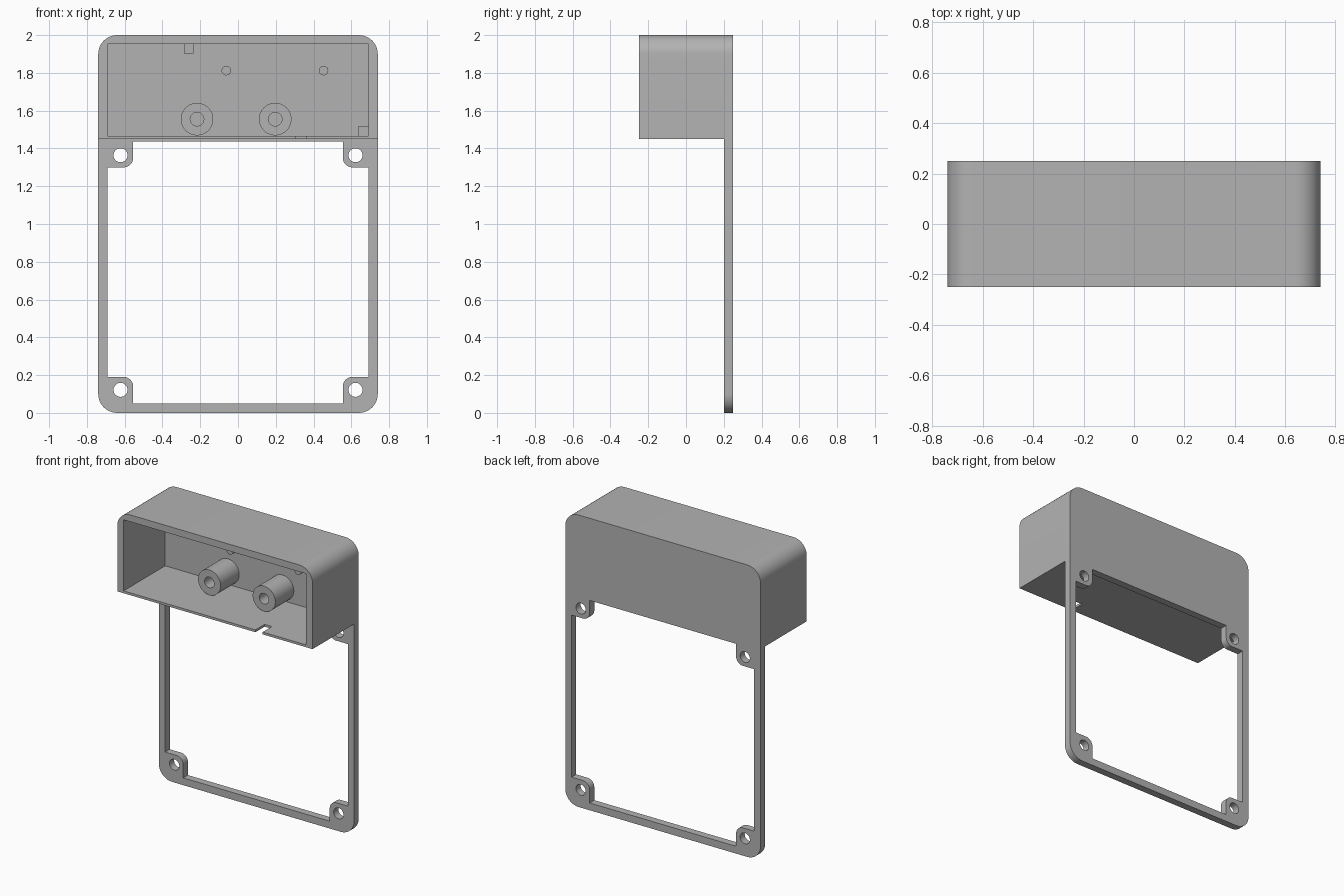
import bpy, bmesh, math
from mathutils import Vector

cube = bpy.data.objects.get("Cube")
if cube:
    bpy.data.objects.remove(cube, do_unlink=True)

grey = bpy.data.materials.new("plain grey")
grey.use_nodes = True
colour = (0.45, 0.45, 0.45, 1)
grey.diffuse_color = colour
grey.node_tree.nodes["Principled BSDF"].inputs["Base Color"].default_value = colour

HALF_W, IN_W, TOP = 0.74, 0.692, 2.0
FRONT, PLATE, BACK = -0.25, 0.2, 0.25
FLOOR = 1.45
CORNER = 0.1


def rounded(corners, steps=10):
    """Outline in x, z from (x, z, radius) corners; works for inner corners too."""
    loop = []
    for i, (x, z, r) in enumerate(corners):
        p = Vector((x, z))
        if r == 0:
            loop.append(p)
            continue
        a = (Vector(corners[i - 1][:2]) - p).normalized()
        b = (Vector(corners[(i + 1) % len(corners)][:2]) - p).normalized()
        for k in range(steps + 1):
            t = k / steps * math.pi / 2
            loop.append(p + r * (a * (1 - math.sin(t)) + b * (1 - math.cos(t))))
    return loop


def rect(x0, x1, z0, z1, low=0, high=0):
    return rounded([(x0, z0, low), (x1, z0, low), (x1, z1, high), (x0, z1, high)])


def circle(x, z, r, n=40):
    return [Vector((x + r * math.cos(math.tau * k / n), z + r * math.sin(math.tau * k / n)))
            for k in range(n)]


def slab(name, loops, y0, y1):
    """Fill the outline (further loops are holes) and extrude it from y0 to y1."""
    bm = bmesh.new()
    edges = []
    for loop in loops:
        vs = [bm.verts.new((p.x, y0, p.y)) for p in loop]
        edges += [bm.edges.new((vs[i - 1], vs[i])) for i in range(len(vs))]
    bmesh.ops.triangle_fill(bm, use_beauty=True, edges=edges, normal=(0, -1, 0))
    ext = bmesh.ops.extrude_face_region(bm, geom=bm.faces[:], use_keep_orig=True)
    moved = [v for v in ext["geom"] if isinstance(v, bmesh.types.BMVert)]
    bmesh.ops.translate(bm, verts=moved, vec=(0, y1 - y0, 0))
    bmesh.ops.recalc_face_normals(bm, faces=bm.faces[:])
    me = bpy.data.meshes.new(name)
    bm.to_mesh(me)
    bm.free()
    me.materials.append(grey)
    ob = bpy.data.objects.new(name, me)
    bpy.context.collection.objects.link(ob)
    return ob


def activate(ob):
    bpy.ops.object.select_all(action="DESELECT")
    ob.select_set(True)
    bpy.context.view_layer.objects.active = ob


# Back plate: rounded frame with a tab and screw hole in each window corner
LOW, HIGH, TAB_X, TAB_LOW, TAB_HIGH, R = 0.05, 1.437, 0.555, 0.19, 1.3, 0.05
right_half = [(TAB_X, LOW, 0), (TAB_X, TAB_LOW, R), (IN_W, TAB_LOW, 0),
              (IN_W, TAB_HIGH, 0), (TAB_X, TAB_HIGH, R), (TAB_X, HIGH, 0)]
window = rounded(right_half + [(-x, z, r) for x, z, r in reversed(right_half)])
screws = [circle(s * 0.622, z, 0.037) for s in (-1, 1) for z in (0.122, 1.364)]
plate = slab("back_plate", [rect(-HALF_W, HALF_W, 0, TOP, CORNER, CORNER), window] + screws,
             PLATE, BACK)

# Open-fronted box walls with a thin floor
walls = slab("box_walls", [rect(-HALF_W, HALF_W, FLOOR, TOP, 0, CORNER),
                           rect(-IN_W, IN_W, 1.466, 1.953)], FRONT, PLATE)

# Cable slot cut in the front edge of the floor
cutter = slab("slot_cutter", [rect(0.307, 0.362, 1.4, 1.5)], FRONT - 0.1, FRONT + 0.1)
cutter.hide_render = True
mod = walls.modifiers.new("slot", "BOOLEAN")
mod.operation, mod.solver, mod.object = "DIFFERENCE", "EXACT", cutter
activate(walls)
bpy.ops.object.modifier_apply(modifier=mod.name)
bpy.data.objects.remove(cutter, do_unlink=True)

parts = [plate, walls]

# Hollow screw bosses and slim locating pins
for side, x in (("right", -0.217), ("left", 0.197)):
    parts.append(slab(side + "_screw_boss", [circle(x, 1.555, 0.086), circle(x, 1.555, 0.036)],
                      0, PLATE))
for side, x in (("right", -0.062), ("left", 0.453)):
    parts.append(slab(side + "_locating_pin", [circle(x, 1.812, 0.025, 24)], 0, PLATE))

# Square support posts against the ceiling and in the lower corner
parts.append(slab("ceiling_post", [rect(-0.285, -0.235, 1.903, 1.953)], 0, PLATE))
parts.append(slab("corner_post", [rect(0.637, IN_W, 1.466, 1.52)], 0, PLATE))

for ob in parts:
    activate(ob)
    bpy.ops.object.shade_smooth_by_angle(angle=math.radians(30))
